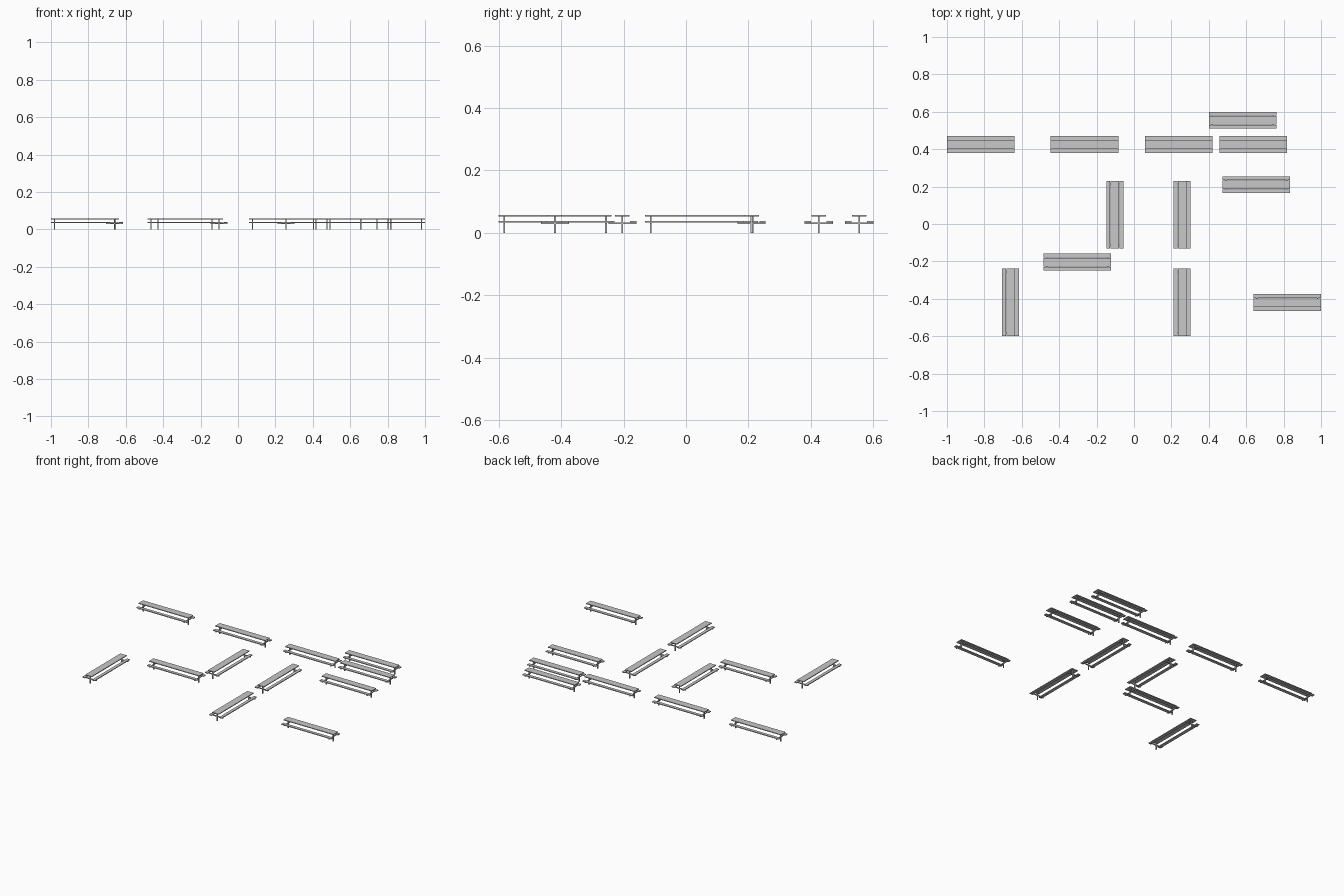
import bpy
import bmesh
from math import pi
from mathutils import Matrix, Vector

if "Cube" in bpy.data.objects:
    bpy.data.objects.remove(bpy.data.objects["Cube"], do_unlink=True)

grey = bpy.data.materials.new("plain_grey")
grey.use_nodes = True
colour = (0.58, 0.58, 0.58, 1)
grey.diffuse_color = colour
grey.node_tree.nodes["Principled BSDF"].inputs["Base Color"].default_value = colour

LENGTH, WIDTH = 0.362, 0.09
BENCH_W, TOP_W = 0.02, 0.046
BAR = 0.006
LEG_X = 0.163


def box(bm, centre, size):
    matrix = Matrix.Translation(Vector(centre)) @ Matrix.Diagonal((*size, 1))
    bmesh.ops.create_cube(bm, size=1, matrix=matrix)


def part_mesh(name, boxes):
    bm = bmesh.new()
    for centre, size in boxes:
        box(bm, centre, size)
    mesh = bpy.data.meshes.new(name)
    bm.to_mesh(mesh)
    bm.free()
    mesh.materials.append(grey)
    return mesh


bench_y = (WIDTH - BENCH_W) / 2
parts = {
    # Raised central plank
    "table_top": part_mesh("table_top", [((0, 0, 0.0555), (LENGTH, TOP_W, 0.005))]),
    # Seat planks on both sides
    "benches": part_mesh("benches", [((0, s * bench_y, 0.0355), (LENGTH, BENCH_W, 0.005))
                                     for s in (-1, 1)]),
    # One post at each end
    "legs": part_mesh("legs", [((s * LEG_X, 0, 0.0265), (BAR, BAR, 0.053))
                               for s in (-1, 1)]),
    # Bars carrying the benches
    "crossbars": part_mesh("crossbars", [((s * LEG_X, 0, 0.0305), (BAR, WIDTH, 0.005))
                                         for s in (-1, 1)]),
}

# Table positions: lengthways along x, then along y
along_x = [(-0.819, 0.425), (-0.265, 0.425), (0.24, 0.425), (0.638, 0.425),
           (0.581, 0.555), (0.654, 0.21), (-0.303, -0.204), (0.819, -0.42)]
along_y = [(-0.102, 0.05), (0.257, 0.05), (-0.66, -0.419), (0.257, -0.419)]

places = [(p, 0) for p in along_x] + [(p, pi / 2) for p in along_y]
for number, ((x, y), turn) in enumerate(places, 1):
    for name, mesh in parts.items():
        obj = bpy.data.objects.new(f"{name}_{number}", mesh)
        obj.location = (x, y, 0)
        obj.rotation_euler.z = turn
        bpy.context.collection.objects.link(obj)
